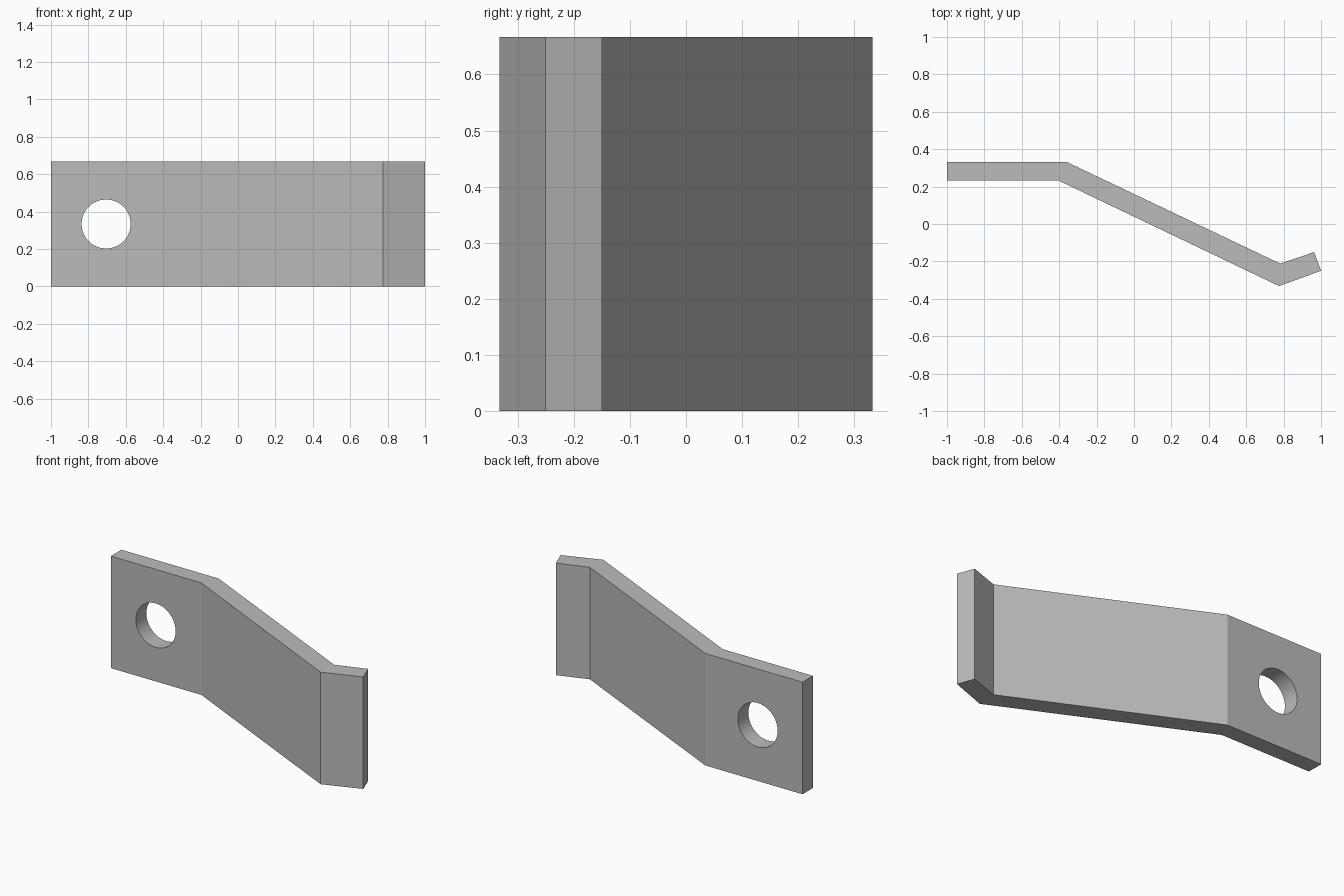
import bpy
import bmesh
from math import radians

cube = bpy.data.objects.get("Cube")
if cube:
    bpy.data.objects.remove(cube, do_unlink=True)

HEIGHT = 0.667

steel = bpy.data.materials.new("grey steel")
steel.use_nodes = True
colour = (0.5, 0.5, 0.5, 1)
steel.diffuse_color = colour
steel.node_tree.nodes["Principled BSDF"].inputs["Base Color"].default_value = colour

# Bent strip: plan outline, extruded upwards
outline = [(-1, 0.233), (-0.405, 0.233), (0.776, -0.332), (1, -0.25),
           (0.963, -0.15), (0.782, -0.212), (-0.36, 0.332), (-1, 0.332)]
mesh = bpy.data.meshes.new("bent_bracket")
bm = bmesh.new()
base = bm.faces.new([bm.verts.new((x, y, 0)) for x, y in outline])
top = bmesh.ops.extrude_face_region(bm, geom=[base])["geom"]
bmesh.ops.translate(bm, vec=(0, 0, HEIGHT),
                    verts=[v for v in top if isinstance(v, bmesh.types.BMVert)])
bmesh.ops.recalc_face_normals(bm, faces=bm.faces)
bm.to_mesh(mesh)
bm.free()
mesh.materials.append(steel)
bracket = bpy.data.objects.new("bent_bracket", mesh)
bpy.context.collection.objects.link(bracket)

# Round bolt hole through the flat end
bpy.ops.mesh.primitive_cylinder_add(vertices=64, radius=0.131, depth=0.4,
                                    location=(-0.705, 0.28, HEIGHT / 2),
                                    rotation=(radians(90), 0, 0))
cutter = bpy.context.object
cutter.name = "hole_cutter"
cutter.hide_render = True
cutter.data.materials.append(steel)

hole = bracket.modifiers.new("bolt hole", 'BOOLEAN')
hole.operation = 'DIFFERENCE'
hole.solver = 'EXACT'
hole.object = cutter

bpy.ops.object.select_all(action='DESELECT')
bracket.select_set(True)
bpy.context.view_layer.objects.active = bracket
bpy.ops.object.modifier_apply(modifier=hole.name)
bpy.data.objects.remove(cutter, do_unlink=True)

# Smooth hole wall, crisp bends
bpy.ops.object.shade_smooth_by_angle(angle=radians(15))
